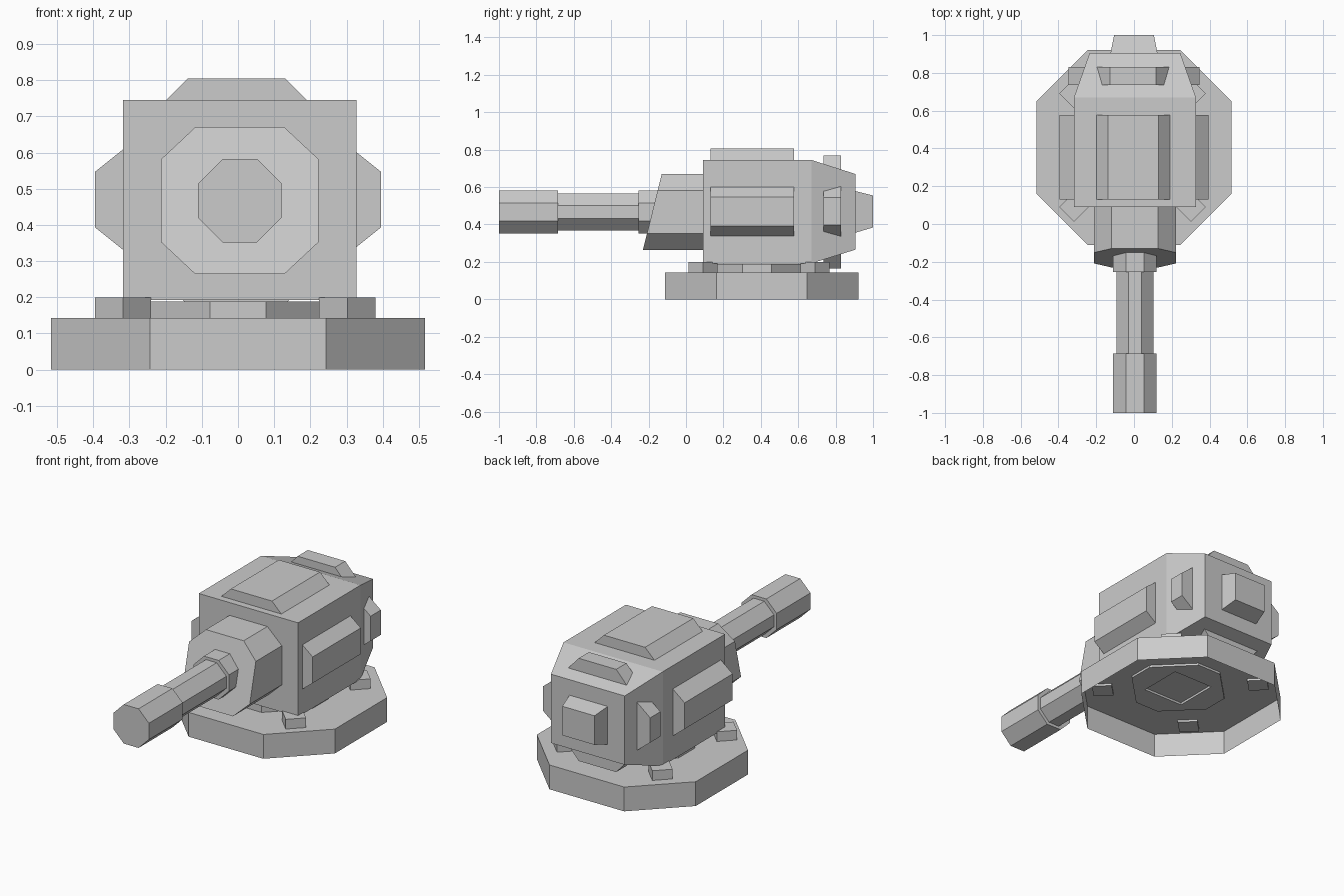
import bpy, bmesh
from math import radians
from mathutils import Matrix

cube = bpy.data.objects.get("Cube")
if cube:
    bpy.data.objects.remove(cube, do_unlink=True)

grey = bpy.data.materials.new("plain_grey")
grey.use_nodes = True
colour = (0.6, 0.6, 0.6, 1)
grey.diffuse_color = colour
grey.node_tree.nodes["Principled BSDF"].inputs["Base Color"].default_value = colour

CX = 0.005      # turret centre line
BZ = 0.467      # barrel height


def loft(name, rings, cap_start=True, cap_end=True):
    """Skin a list of equally long point rings into a flat-shaded part."""
    bm = bmesh.new()
    loops = [[bm.verts.new(p) for p in ring] for ring in rings]
    n = len(loops[0])
    for a, b in zip(loops, loops[1:]):
        for i in range(n):
            j = (i + 1) % n
            bm.faces.new((a[i], a[j], b[j], b[i]))
    if cap_start:
        bm.faces.new(loops[0][::-1])
    if cap_end:
        bm.faces.new(loops[-1])
    bmesh.ops.remove_doubles(bm, verts=bm.verts, dist=1e-5)
    bmesh.ops.recalc_face_normals(bm, faces=bm.faces)
    mesh = bpy.data.meshes.new(name)
    bm.to_mesh(mesh)
    bm.free()
    mesh.materials.append(grey)
    obj = bpy.data.objects.new(name, mesh)
    bpy.context.collection.objects.link(obj)
    return obj


def octagon(e, c):
    """Square of half width e with corners cut to half flats of c."""
    return [(-c, -e), (c, -e), (e, -c), (e, c), (c, e), (-c, e), (-e, c), (-e, -c)]


def flat_ring(points, z, x=0, y=0):
    return [(x + u, y + v, z) for u, v in points]


def upright_ring(points, y, x=CX, z=BZ):
    return [(x + u, y, z + v) for u, v in points]


def rect(w, low, high):
    return [(-w, low), (w, low), (w, high), (-w, high)]


# Base shell, open underneath
plate = octagon(0.517, 0.243)
loft("base", [flat_ring(plate, z, y=0.405) for z in (0, 0.143)], cap_start=False)

# Neck with a square socket below
neck, socket = octagon(0.27, 0.077), octagon(0.13, 0.13)
loft("neck", [flat_ring(p, z, y=0.38) for p, z in
              ((neck, 0.188), (neck, 0.13), (socket, 0.13), (socket, 0.18))])

# Four diagonal lugs around the neck
for side, sx in (("left", 1), ("right", -1)):
    for end, y in (("front", 0.09), ("back", 0.69)):
        lug = loft(f"{side}_{end}_lug",
                   [flat_ring(rect(0.055, -0.055, 0.055), z) for z in (0.13, 0.2)])
        lug.matrix_world = (Matrix.Translation((sx * 0.31 - 0.008, y, 0))
                            @ Matrix.Rotation(radians(45), 4, 'Z'))

# Turret body tapering at the back
body = rect(0.323, 0.192, 0.745)
loft("turret_body", [upright_ring(body, 0.09, z=0), upright_ring(body, 0.67, z=0),
                     upright_ring(rect(0.24, 0.265, 0.67), 0.905, z=0)])
loft("back_hatch", [upright_ring(rect(0.125, -0.113, 0.113), 0.9, 0),
                    upright_ring(rect(0.105, -0.083, 0.088), 1.0, 0)])


def armour(name, y0, y1, inner, w_in, outer, w_out, up, sign, x=0, z=0):
    """Trapezoid panel extruded along y, facing up/down or sideways."""
    section = [(-w_in, inner), (w_in, inner), (w_out, outer), (-w_out, outer)]
    section = [(u, sign * v) if up else (sign * v, u) for u, v in section]
    loft(name, [upright_ring(section, y, x, z) for y in (y0, y1)])


# Large panels on roof and flanks
armour("roof_panel", 0.13, 0.577, 0.74, 0.2, 0.805, 0.134, True, 1, x=-0.004)
for side, s in (("left", 1), ("right", -1)):
    armour(side + "_panel", 0.13, 0.577, 0.31, 0.145, 0.395, 0.077, False, s, z=0.47)
    armour(side + "_rear_vent", 0.735, 0.83, 0.23, 0.167, 0.348, 0.073, False, s, z=0.47)
for side, s in (("upper", 1), ("lower", -1)):
    armour(side + "_rear_vent", 0.735, 0.83, 0.2, 0.215, 0.302, 0.122, True, s,
           x=-0.005, z=BZ)

# Mantlet with a raked front
mantlet = [(u * 1.07, v) for u, v in octagon(0.203, 0.115)]
front = [(x, -0.18 + (z - BZ) * 0.247, z) for x, y, z in upright_ring(mantlet, 0)]
loft("mantlet", [upright_ring(mantlet, 0.1), front])

# Barrel: collar, tube and muzzle
thick, thin = octagon(0.115, 0.048), octagon(0.098, 0.035)
for name, shape, y0, y1 in (("barrel_collar", thick, -0.1, -0.255),
                            ("barrel_tube", thin, -0.2, -0.7),
                            ("muzzle", thick, -0.685, -1.0)):
    loft(name, [upright_ring(shape, y) for y in (y0, y1)])
